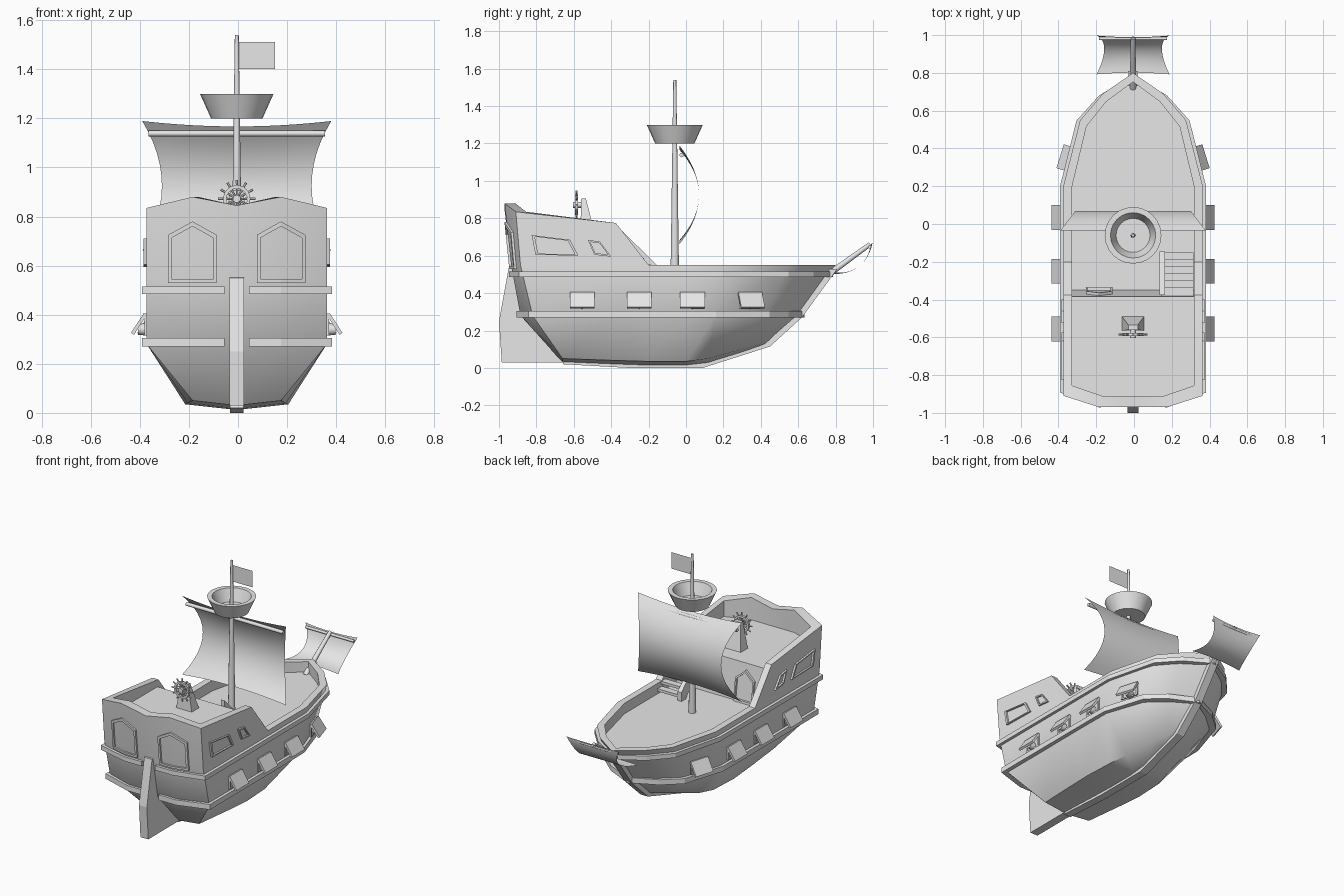
import bpy, bmesh, math
from mathutils import Vector, Matrix

default_cube = bpy.data.objects.get("Cube")
if default_cube:
    bpy.data.objects.remove(default_cube, do_unlink=True)

grey = bpy.data.materials.new("plain_grey")
grey.use_nodes = True
grey.diffuse_color = (0.8, 0.8, 0.8, 1)
grey.node_tree.nodes["Principled BSDF"].inputs["Base Color"].default_value = (0.8, 0.8, 0.8, 1)
CENTRE_X = -0.005


def finish(bm, name, mirror=False, smooth=True):
    """Optionally mirror the mesh across x, clean it and add it to the scene."""
    if mirror:
        copy = bmesh.ops.duplicate(bm, geom=bm.verts[:] + bm.edges[:] + bm.faces[:])
        for item in copy["geom"]:
            if isinstance(item, bmesh.types.BMVert):
                item.co.x *= -1
    bmesh.ops.remove_doubles(bm, verts=bm.verts[:], dist=0.0002)
    bmesh.ops.recalc_face_normals(bm, faces=bm.faces[:])
    mesh = bpy.data.meshes.new(name)
    bm.to_mesh(mesh)
    bm.free()
    mesh.materials.append(grey)
    obj = bpy.data.objects.new(name, mesh)
    obj.location.x = CENTRE_X
    bpy.context.collection.objects.link(obj)
    if smooth:
        bpy.ops.object.select_all(action="DESELECT")
        obj.select_set(True)
        bpy.context.view_layer.objects.active = obj
        bpy.ops.object.shade_smooth_by_angle(angle=math.radians(40))
    return obj


def skin(bm, rows, closed=False):
    """Bridge rows of points with quads."""
    grid = [[bm.verts.new(p) for p in row] for row in rows]
    for low, high in zip(grid, grid[1:]):
        count = len(low)
        for i in range(count if closed else count - 1):
            j = (i + 1) % count
            bm.faces.new((low[i], low[j], high[j], high[i]))
    return grid


def prism(bm, outline, shift):
    """Solid made by sliding a closed outline along a vector."""
    ends = skin(bm, [outline, [Vector(p) + Vector(shift) for p in outline]], True)
    for end in ends:
        bm.faces.new(end)


def slab(name, profile, x0, x1, mirror=False):
    """Side profile in y and z, given thickness along x."""
    bm = bmesh.new()
    prism(bm, [(x0, y, z) for y, z in profile], (x1 - x0, 0, 0))
    return finish(bm, name, mirror, False)


def tube(bm, start, end, r0, r1, sides=12):
    start, end = Vector(start), Vector(end)
    axis = end - start
    turn = axis.to_track_quat("Z", "Y").to_matrix().to_4x4()
    bmesh.ops.create_cone(bm, cap_ends=True, segments=sides, radius1=r0, radius2=r1,
                          depth=axis.length,
                          matrix=Matrix.Translation((start + end) / 2) @ turn)


def lathe(bm, profile, matrix, sides=24):
    rows = []
    for r, h in profile:
        angles = [math.tau * i / sides for i in range(sides)]
        rows.append([matrix @ Vector((r * math.cos(a), r * math.sin(a), h)) for a in angles])
    skin(bm, rows, True)


def frame(name, outline, place, depth, mirror=True, inset=0.86):
    """Raised border following a surface given by place(u, v)."""
    cu = sum(u for u, v in outline) / len(outline)
    cv = sum(v for u, v in outline) / len(outline)
    inner = [(cu + (u - cu) * inset, cv + (v - cv) * inset) for u, v in outline]
    base = [Vector(place(*p)) for p in outline]
    hole = [Vector(place(*p)) for p in inner]
    out = Vector(depth)
    bm = bmesh.new()
    skin(bm, [base, [p + out for p in base], [p + out for p in hole], hole], True)
    finish(bm, name, mirror, False)


def mix(a, b, t):
    return a + (b - a) * t


# Hull rows, half breadth, from stern centre to bow
keel = [(0, y, z) for y, z in ((-.66, .03), (-.66, .03), (-.66, .03), (-.375, .018), (-.2, .012),
                               (0, .012), (.12, .025), (.3, .08), (.4, .115), (.45, .135))]
bilge = [(0, -.66, .03), (.18, -.66, .05), (.18, -.66, .05), (.2, -.375, .04), (.21, -.2, .035),
         (.2, 0, .035), (.17, .12, .05), (.1, .3, .1), (.05, .4, .125), (0, .45, .135)]
wale_plan = [(0, -.885), (.18, -.885), (.367, -.82), (.367, -.375), (.367, -.2),
             (.367, 0), (.365, .16), (.275, .42), (.16, .52), (0, .605)]
rail_plan = [(0, -.935), (.18, -.935), (.367, -.885), (.367, -.375), (.367, -.2),
             (.367, 0), (.367, .21), (.28, .55), (.16, .69), (0, .8)]
WALE_Z, RAIL_Z, DECK_Z, CASTLE_Z = .28, .55, .48, .73
wale = [(x, y, WALE_Z) for x, y in wale_plan]
rail = [(x, y, RAIL_Z) for x, y in rail_plan]
rim = [(0, -.97, .845), (.18, -.97, .88), (.367, -.91, .835), (.367, -.375, .775)] + rail[4:]


def inward(i, p):
    ends = i < 3 or i > 5
    return (p[0] * .88, p[1] * (.94 if ends else 1), p[2])


inner = [inward(i, p) for i, p in enumerate(rim)]
floor = [(x, y, DECK_Z) for x, y, z in inner]
bm = bmesh.new()
hull_grid = skin(bm, [keel, bilge, wale, rail, rim, inner, floor])
bm.faces.new(hull_grid[-1])
bmesh.ops.dissolve_degenerate(bm, dist=0.0002, edges=bm.edges[:])
finish(bm, "hull", True)


# Wales around the hull, open at the rudder
def rubbing_strake(name, z0, z1):
    t = ((z0 + z1) / 2 - WALE_Z) / (RAIL_Z - WALE_Z)
    line = [(mix(a[0], b[0], t), mix(a[1], b[1], t)) for a, b in zip(wale_plan, rail_plan)]
    line[0] = (.05, line[0][1])
    last = len(line) - 1
    outer = [(x + (.02 if 1 < i < last else 0),
              y + (-.02 if i < 3 else .022 if i > 6 else 0)) for i, (x, y) in enumerate(line)]
    back = [(x - (.02 if 1 < i < last else 0), y + (.02 if i < 3 else 0))
            for i, (x, y) in enumerate(line)]
    rows = [[(x, y, z) for x, y in plan]
            for plan, z in ((back, z0), (outer, z0), (outer, z1), (back, z1), (back, z0))]
    bm = bmesh.new()
    grid = skin(bm, rows)
    bm.faces.new([row[0] for row in grid[:4]])
    finish(bm, name, True, False)


rubbing_strake("upper_wale", .485, .515)
rubbing_strake("lower_wale", .27, .305)

# Keel with stem, and rudder
slab("keel", [(-.66, .02), (-.3, 0), (.09, 0), (.45, .115), (.62, .27), (.81, .53),
              (.77, .53), (.58, .28), (.43, .15), (.09, .03), (-.3, .03), (-.64, .05)], -.027, .027)
slab("rudder", [(-.92, .555), (-.945, .55), (-1, .25), (-.985, .03), (-.62, .03), (-.85, .3)],
     -.029, .029)

# Stern castle block with a leaning front wall
bm = bmesh.new()
top = [(x, y, CASTLE_Z) for x, y, z in inner[:3]] + [(.325, -.385, CASTLE_Z), (0, -.385, CASTLE_Z)]
bottom = [(x, y, DECK_Z) for x, y, z in inner[:3]] + [(.325, -.35, DECK_Z), (0, -.35, DECK_Z)]
for ring in skin(bm, [bottom, top], True):
    bm.faces.new(ring)
finish(bm, "stern_castle", True, False)


# Window, door and gunport frames
def on_transom(x, z):
    t = (z - RAIL_Z) / .3
    centre, corner = mix(-.935, -.966, t), mix(-.885, -.908, t)
    return (x, mix(centre, corner, max(0, (x - .18) / .187)), z)


arch = [(.082, .53), (.18, .53), (.28, .53), (.28, .725), (.18, .78), (.082, .725)]
frame("stern_windows", arch, on_transom, (0, -.012, 0))


def on_side(y, z):
    return (.366, y, z)


frame("long_side_windows", [(-.825, .71), (-.62, .685), (-.575, .6), (-.805, .605)],
      on_side, (.013, 0, 0))
frame("short_side_windows", [(-.525, .685), (-.46, .675), (-.4, .595), (-.49, .605)],
      on_side, (.013, 0, 0), inset=.75)
frame("castle_door", [(-.25, .48), (-.11, .48), (-.11, .63), (-.18, .69), (-.25, .63)],
      lambda x, z: (x, -.35 - .14 * (z - DECK_Z), z), (0, .015, 0), mirror=False)

# Gunports: frame, lid propped open and cannon, on both sides
for number, (y, x, yaw) in enumerate([(-.555, .367, 0), (-.25, .367, 0), (.035, .367, 0),
                                      (.34, .325, .3)], 1):
    spot = Matrix.Translation((x, y, .36)) @ Matrix.Rotation(yaw, 4, "Z")
    frame(f"gunport_frame_{number}", [(-.06, -.045), (.06, -.045), (.06, .045), (-.06, .045)],
          lambda u, v: spot @ Vector((0, u, v)), (.008, 0, 0), inset=.8)
    bm = bmesh.new()
    prism(bm, [(0, -.066, .038), (.012, -.066, .046), (.064, -.066, -.034), (.052, -.066, -.042)],
          (0, .132, 0))
    bmesh.ops.transform(bm, matrix=spot, verts=bm.verts[:])
    finish(bm, f"gunport_lid_{number}", True, False)
    bm = bmesh.new()
    tube(bm, (-.06, 0, -.02), (.035, 0, -.02), .03, .022)
    bmesh.ops.transform(bm, matrix=spot, verts=bm.verts[:])
    finish(bm, f"cannon_{number}", True)

# Stairs up to the castle deck
STEPS = 6
for i in range(STEPS):
    y, z = -.15 - .037 * i, DECK_Z + .036 * (i + 1)
    slab(f"stair_step_{i + 1}", [(y, z), (y - .045, z), (y - .045, z - .018), (y, z - .018)], .15, .32)
slab("stair_stringer", [(-.145, .48), (-.145, .54), (-.375, .765), (-.375, .69), (-.19, .48)], .14, .168)

# Mast, lookout basket and flag
MAST_Y = -.06
bm = bmesh.new()
tube(bm, (0, MAST_Y, DECK_Z), (0, MAST_Y, 1.54), .023, .008)
finish(bm, "mast")
bm = bmesh.new()
lathe(bm, [(0, 1.2), (.105, 1.2), (.15, 1.3), (.12, 1.3), (.09, 1.22), (0, 1.22)],
      Matrix.Translation((0, MAST_Y, 0)))
finish(bm, "lookout_basket")
bm = bmesh.new()
skin(bm, [[(0, MAST_Y, z), (.155, MAST_Y, z)] for z in (1.4, 1.51)])
finish(bm, "flag", smooth=False)


# Billowing sails with their yards
def sail(name, y, z, size, tilt):
    place = Matrix.Translation((0, y, z)) @ Matrix.Rotation(tilt, 4, "X") @ Matrix.Scale(size, 4)
    rows = []
    for j in range(13):
        v = j / 6 - 1
        width = .305 + .08 * v * v
        us = [i / 6 - 1 for i in range(13)]
        rows.append([place @ Vector((u * width, .105 * (1 - v * v), (.242 + .022 * u * u) * v))
                     for u in us])
    bm = bmesh.new()
    skin(bm, rows)
    finish(bm, name)
    bm = bmesh.new()
    tube(bm, place @ Vector((-.36, .012, .213)), place @ Vector((.36, .012, .213)),
         .012 * size ** .5, .012 * size ** .5)
    finish(bm, name + "_yard")


sail("main_sail", -.035, .925, 1, 0)
sail("bow_sail", .895, .585, .5, math.radians(-51))
bm = bmesh.new()
tube(bm, (0, .72, .47), (0, .985, .662), .018, .012)
finish(bm, "bowsprit")

# Steering wheel and its stand
HUB = Vector((0, -.585, .872))
bm = bmesh.new()
facing = Matrix.Translation(HUB) @ Matrix.Rotation(math.pi / 2, 4, "X")
lathe(bm, [(.042, -.008), (.055, -.008), (.055, .008), (.042, .008), (.042, -.008)], facing)
tube(bm, HUB + Vector((0, -.018, 0)), HUB + Vector((0, .05, 0)), .016, .016)
for i in range(12):
    a = math.tau * i / 12
    tube(bm, HUB, HUB + Vector((math.cos(a), 0, math.sin(a))) * .076, .004, .005, 6)
finish(bm, "steering_wheel")
bm = bmesh.new()
rows = [[(-w, y0, z), (w, y0, z), (w, y1, z), (-w, y1, z)]
        for w, y0, y1, z in ((.058, -.565, -.49, CASTLE_Z), (.025, -.56, -.535, .905))]
for ring in skin(bm, rows, True):
    bm.faces.new(ring)
finish(bm, "wheel_stand", smooth=False)
